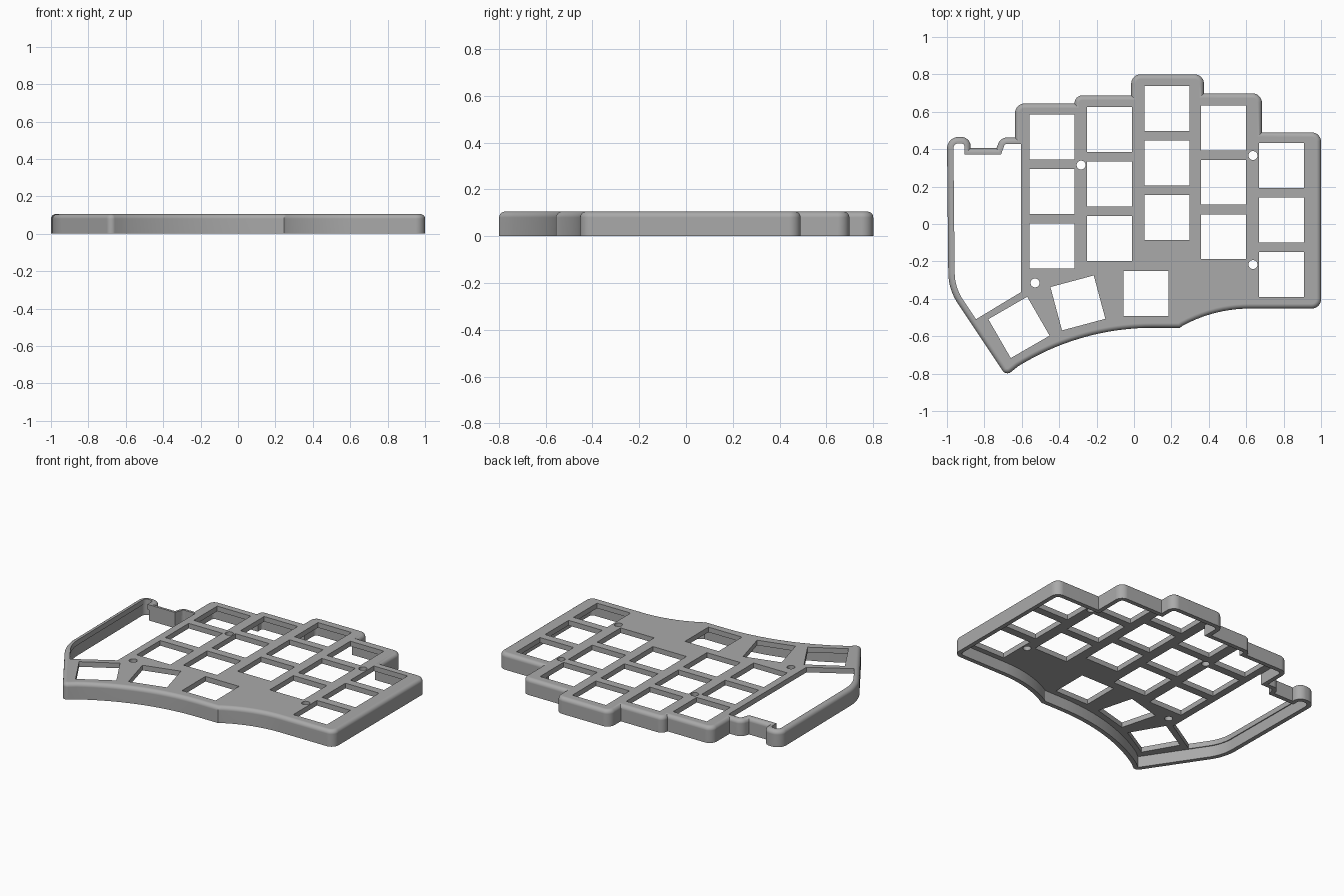
import bpy, bmesh, math
from mathutils import Vector, Matrix

cube = bpy.data.objects.get("Cube")
if cube:
    bpy.data.objects.remove(cube, do_unlink=True)

HEIGHT, PLATE, WALL, ROUND = 0.105, 0.033, 0.028, 0.025


def fillet(corners):
    """Round each (x, y, radius) corner of a closed polygon."""
    out = []
    for i, (x, y, r) in enumerate(corners):
        p = Vector((x, y))
        if not r:
            out.append(p)
            continue
        a = (Vector(corners[i - 1][:2]) - p).normalized()
        b = (Vector(corners[(i + 1) % len(corners)][:2]) - p).normalized()
        half = a.angle(b) / 2
        centre = p + (a + b).normalized() * (r / math.sin(half))
        start = p + a * (r / math.tan(half)) - centre
        end = p + b * (r / math.tan(half)) - centre
        sweep = math.pi - 2 * half
        sign = 1 if start.cross(end) > 0 else -1
        for k in range(9):
            out.append(centre + Matrix.Rotation(sign * sweep * k / 8, 2) @ start)
    return out


def inset(points, d):
    """Move a counter-clockwise outline inwards by d."""
    out = []
    for i, p in enumerate(points):
        a = (p - points[i - 1]).normalized()
        b = (points[(i + 1) % len(points)] - p).normalized()
        na, nb = Vector((-a.y, a.x)), Vector((-b.y, b.x))
        out.append(p + (na + nb) * (d / (1 + na.dot(nb))))
    return out


def front_arc(cx, top, radius, x0, x1, n):
    """Points on a circle whose highest point is (cx, top)."""
    xs = [x0 + (x1 - x0) * k / n for k in range(n + 1)]
    return [(x, top - radius + math.sqrt(radius ** 2 - (x - cx) ** 2), 0) for x in xs]


def make_object(name, bm):
    bmesh.ops.recalc_face_normals(bm, faces=bm.faces[:])
    mesh = bpy.data.meshes.new(name)
    bm.to_mesh(mesh)
    bm.free()
    obj = bpy.data.objects.new(name, mesh)
    bpy.context.collection.objects.link(obj)
    return obj


# Outline, counter-clockwise from the front right corner
corners = [
    (1, -.452, .05), (1, .49, .05), (.684, .49, 0),
    (.684, .698, .05), (.374, .698, 0), (.374, .8, .05),
    (-.015, .8, .05), (-.015, .687, 0), (-.318, .687, .04),
    (-.318, .644, 0), (-.636, .644, .05), (-.636, .462, 0),
    (-.715, .462, .05), (-.735, .405, 0), (-.873, .405, 0),
    (-.873, .465, .05), (-1, .465, .06), (-.992, -.35, .3),
    (-.684, -.812, .03),
]
corners += front_arc(.1, -.555, 1.36, -.62, .1, 18)
corners += [(.246, -.555, 0)] + front_arc(.62, -.452, .75, .26, .62, 10)
outline = fillet(corners)

# Case shell: rim, rounded outer edge, top plate and open underside
layers = [(WALL, HEIGHT - PLATE), (WALL, 0), (0, 0)]
for k in range(7):
    t = math.radians(15 * k)
    layers.append((ROUND * (1 - math.cos(t)), HEIGHT - ROUND * (1 - math.sin(t))))
bm = bmesh.new()
loops = [[bm.verts.new((p.x, p.y, z)) for p in inset(outline, d)] for d, z in layers]
for low, high in zip(loops, loops[1:]):
    for i in range(len(low)):
        bm.faces.new((low[i - 1], low[i], high[i], high[i - 1]))
bm.faces.new(loops[0])
bm.faces.new(loops[-1])
case = make_object("keyboard_case", bm)

# Cutter for the key openings
bm = bmesh.new()


def key_hole(x, y, angle=0):
    bmesh.ops.create_cube(bm, size=1, matrix=Matrix.Translation((x, y, .1))
                          @ Matrix.Rotation(math.radians(angle), 4, 'Z')
                          @ Matrix.Diagonal((.24, .24, .4, 1)))


for x, y in [(-.438, .174), (-.131, .214), (.176, .326), (.479, .223), (.789, .021)]:
    for row in (-1, 0, 1):
        key_hole(x, y + row * .291)
key_hole(.064, -.372)
key_hole(-.3, -.422, 15)
key_hole(-.615, -.553, 30)

# Screw holes
for x, y in [(-.283, .315), (.636, .366), (.636, -.217), (-.529, -.315)]:
    bmesh.ops.create_cone(bm, cap_ends=True, segments=32, radius1=.024, radius2=.024,
                          depth=.4, matrix=Matrix.Translation((x, y, .1)))

# Side window, bounded by the wall, the key plate and its slanted edge
win = bmesh.new()
win.faces.new([win.verts.new((p.x, p.y, -.1)) for p in inset(outline, WALL + .006)])
for normal in ((1, 0, 0), (.515, -.857, 0)):
    bmesh.ops.bisect_plane(win, geom=win.verts[:] + win.edges[:] + win.faces[:],
                           plane_co=(-.605, -.365, 0), plane_no=normal, clear_outer=True)
ext = bmesh.ops.extrude_face_region(win, geom=win.faces[:], use_keep_orig=True)
bmesh.ops.translate(win, vec=(0, 0, .4),
                    verts=[v for v in ext["geom"] if isinstance(v, bmesh.types.BMVert)])
temp = bpy.data.meshes.new("side_window")
win.to_mesh(temp)
win.free()
bm.from_mesh(temp)
bpy.data.meshes.remove(temp)
cutter = make_object("openings_cutter", bm)
cutter.hide_render = True

# Cut the openings and keep the finished mesh
cut = case.modifiers.new("openings", 'BOOLEAN')
cut.operation, cut.solver, cut.object = 'DIFFERENCE', 'EXACT', cutter
depsgraph = bpy.context.evaluated_depsgraph_get()
finished = bpy.data.meshes.new_from_object(case.evaluated_get(depsgraph))
case.modifiers.clear()
case.data = finished
bpy.data.objects.remove(cutter, do_unlink=True)

# Material
grey = bpy.data.materials.new("plain_grey")
grey.use_nodes = True
colour = (.4, .4, .4, 1)
grey.diffuse_color = colour
grey.node_tree.nodes["Principled BSDF"].inputs["Base Color"].default_value = colour
case.data.materials.clear()
case.data.materials.append(grey)

# Smooth rounded edge, crisp openings
bpy.ops.object.select_all(action='DESELECT')
case.select_set(True)
bpy.context.view_layer.objects.active = case
bpy.ops.object.shade_smooth_by_angle(angle=math.radians(30))
weighted = case.modifiers.new("flat_plate_normals", 'WEIGHTED_NORMAL')
weighted.keep_sharp = True
